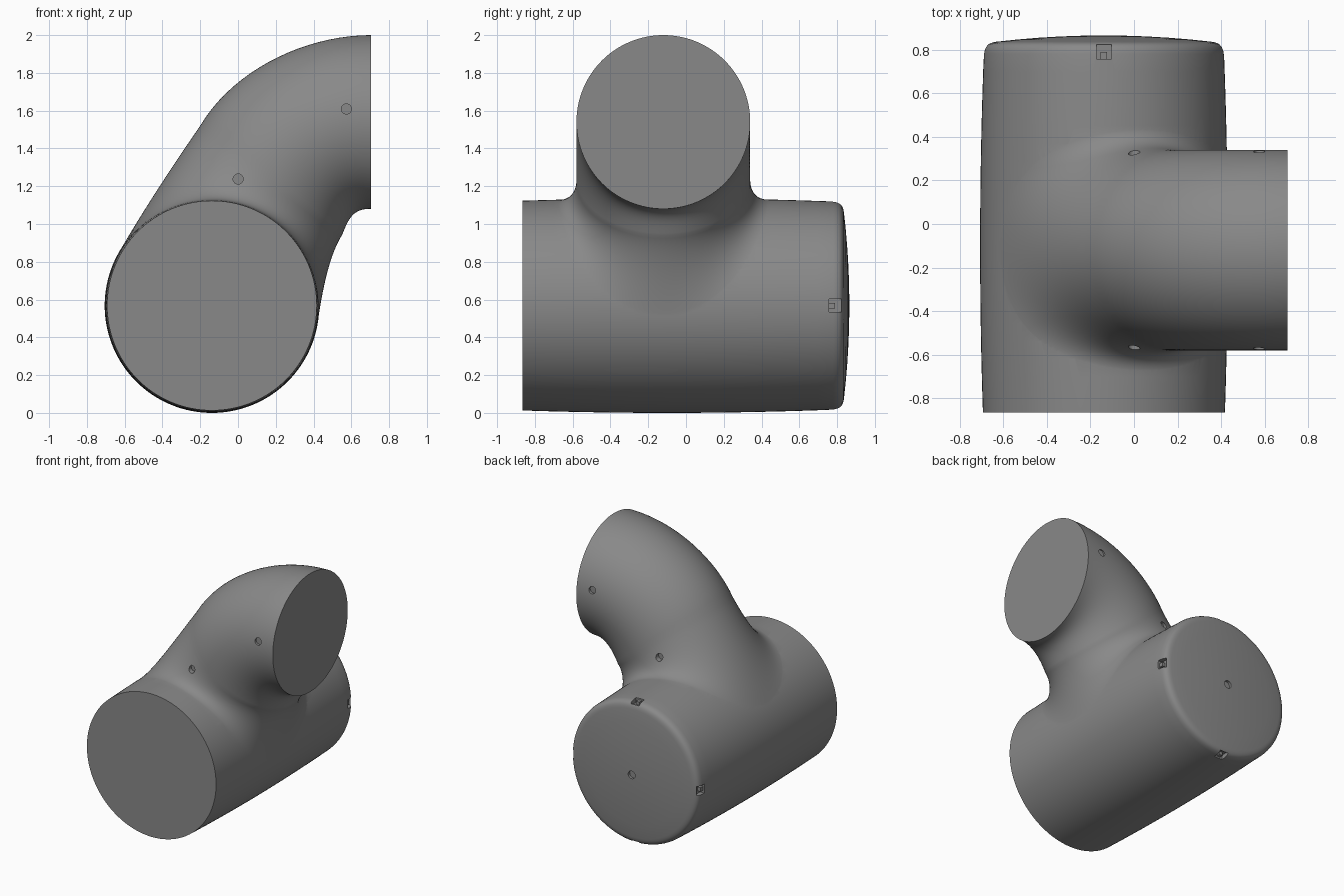
import bpy, bmesh, math
from mathutils import Vector
from mathutils.geometry import interpolate_bezier

if "Cube" in bpy.data.objects:
    bpy.data.objects.remove(bpy.data.objects["Cube"])

CX, CZ, BY = -0.138, 0.568, -0.12   # body axis, branch mid plane
N = 128

grey = bpy.data.materials.new("dark_grey")
grey.diffuse_color = (0.25, 0.25, 0.25, 1)
grey.use_nodes = True
grey.node_tree.nodes["Principled BSDF"].inputs["Base Color"].default_value = grey.diffuse_color


def make(name, bm):
    bmesh.ops.recalc_face_normals(bm, faces=bm.faces[:])
    me = bpy.data.meshes.new(name)
    bm.to_mesh(me)
    bm.free()
    me.materials.append(grey)
    ob = bpy.data.objects.new(name, me)
    bpy.context.collection.objects.link(ob)
    return ob


def loft(name, rings, cap_point):
    """Skin closed rings; first end is flat, last end closes on a point."""
    bm = bmesh.new()
    rows = [[bm.verts.new(p) for p in r] for r in rings]
    for a, b in zip(rows, rows[1:]):
        for i in range(len(a)):
            j = (i + 1) % len(a)
            bm.faces.new((a[i], a[j], b[j], b[i]))
    bm.faces.new(rows[0])
    last = rows[-1]
    c = bm.verts.new(cap_point)
    for i in range(len(last)):
        bm.faces.new((last[i], last[(i + 1) % len(last)], c))
    return make(name, bm)


def radius(y):
    return 0.568 - 0.022 * (y + 0.1) ** 2


def polar(theta, r, y):
    return Vector((CX + r * math.cos(theta), y, CZ + r * math.sin(theta)))


def boolean(ob, other, op):
    m = ob.modifiers.new("cut", 'BOOLEAN')
    m.operation, m.object, m.solver = op, other, 'EXACT'
    bpy.context.view_layer.objects.active = ob
    bpy.ops.object.modifier_apply(modifier=m.name)
    bpy.data.objects.remove(other)


def add_box(bm, centre, size):
    for v in bmesh.ops.create_cube(bm, size=1)["verts"]:
        v.co = Vector(centre) + Vector(v.co[i] * size[i] for i in range(3))


def add_pin(bm, x, z, y0, y1, r):
    vs = bmesh.ops.create_cone(bm, cap_ends=True, segments=24, radius1=r,
                               radius2=r, depth=abs(y1 - y0))["verts"]
    for v in vs:
        v.co = Vector((x + v.co.x, (y0 + y1) / 2 - v.co.z, z + v.co.y))


# Barrel body: flat front, rounded rear edge, shallow domed rear
ys = [-0.865 + i * (0.78 + 0.865) / 20 for i in range(21)]
prof = [(y, radius(y)) for y in ys]
corner = interpolate_bezier((0.78, radius(0.78), 0), (0.815, 0.546, 0),
                            (0.83, 0.535, 0), (0.836, 0.495, 0), 9)
prof += [(p.x, p.y) for p in corner[1:]]
prof += [(0.865 - 0.029 * (r / 0.495) ** 2, r) for r in (0.4, 0.3, 0.2, 0.1)]
body = loft("pipe_body", [[polar(math.tau * i / N, r, y) for i in range(N)]
                          for y, r in prof], (CX, 0.865, CZ))

# Elbow branch: sections between an outer and an inner curve
outer = interpolate_bezier((0.705, 0, 2.0), (0.35, 0, 2.0),
                           (-0.03, 0, 1.81), (-0.2, 0, 1.52), 20)
inner = interpolate_bezier((0.705, 0, 1.08), (0.60, 0, 1.085),
                           (0.58, 0, 1.01), (0.55, 0, 0.94), 20)
angles = [math.tau * i / N for i in range(N)]
rings = []
for o, n in zip(outer, inner):
    mid, half = (o + n) / 2, (o - n) / 2
    rings.append([mid + half * math.cos(a)
                  + Vector((0, BY + 0.46 * math.sin(a), 0)) for a in angles])

# Flared foot meeting the body tangentially
top = rings[-1]
ctrl, foot, root = [], [], []
for a in angles:
    c, s = math.cos(a), math.sin(a)
    y = BY + 0.57 * s
    th = math.radians(71 + 79 * c)
    r = radius(y) - 0.0008
    ctrl.append(polar(math.radians(71 + 49 * c),
                      r / math.cos(math.radians(30 * c)), BY + 0.46 * s))
    foot.append(polar(th, r, y))
    root.append(polar(th, r - 0.06, y))
for k in range(1, 17):
    t = k / 16
    rings.append([p * (1 - t) ** 2 + q * 2 * t * (1 - t) + r * t * t
                  for p, q, r in zip(top, ctrl, foot)])
rings.append(root)
branch = loft("elbow_branch", rings, (CX, BY, CZ))
boolean(body, branch, 'UNION')

# Recesses: four rear edge notches, rear centre hole, branch side holes
bm = bmesh.new()
tabs = bmesh.new()
for k in range(4):
    th = k * math.pi / 2
    d = Vector((math.cos(th), 0, math.sin(th)))
    for target, y, r, ly, w, h in ((bm, 0.791, 0.565, 0.066, 0.07, 0.10),
                                   (tabs, 0.772, 0.515, 0.035, 0.03, 0.05)):
        p = Vector((CX, y, CZ)) + d * r
        add_box(target, p, (h, ly, w) if k % 2 == 0 else (w, ly, h))
add_pin(bm, CX, CZ, 0.845, 0.9, 0.03)
for x, z, depth in ((0.001, 1.238, 0.417), (0.574, 1.609, 0.438)):
    for side in (1, -1):
        add_pin(bm, x, z, BY + side * depth, BY + side * 0.55, 0.027)
boolean(body, make("recess_cutter", bm), 'DIFFERENCE')
make("notch_tabs", tabs)

# Smooth shading with crisp rims
bpy.ops.object.select_all(action='DESELECT')
body.select_set(True)
bpy.context.view_layer.objects.active = body
bpy.ops.object.shade_smooth_by_angle(angle=math.radians(35))
